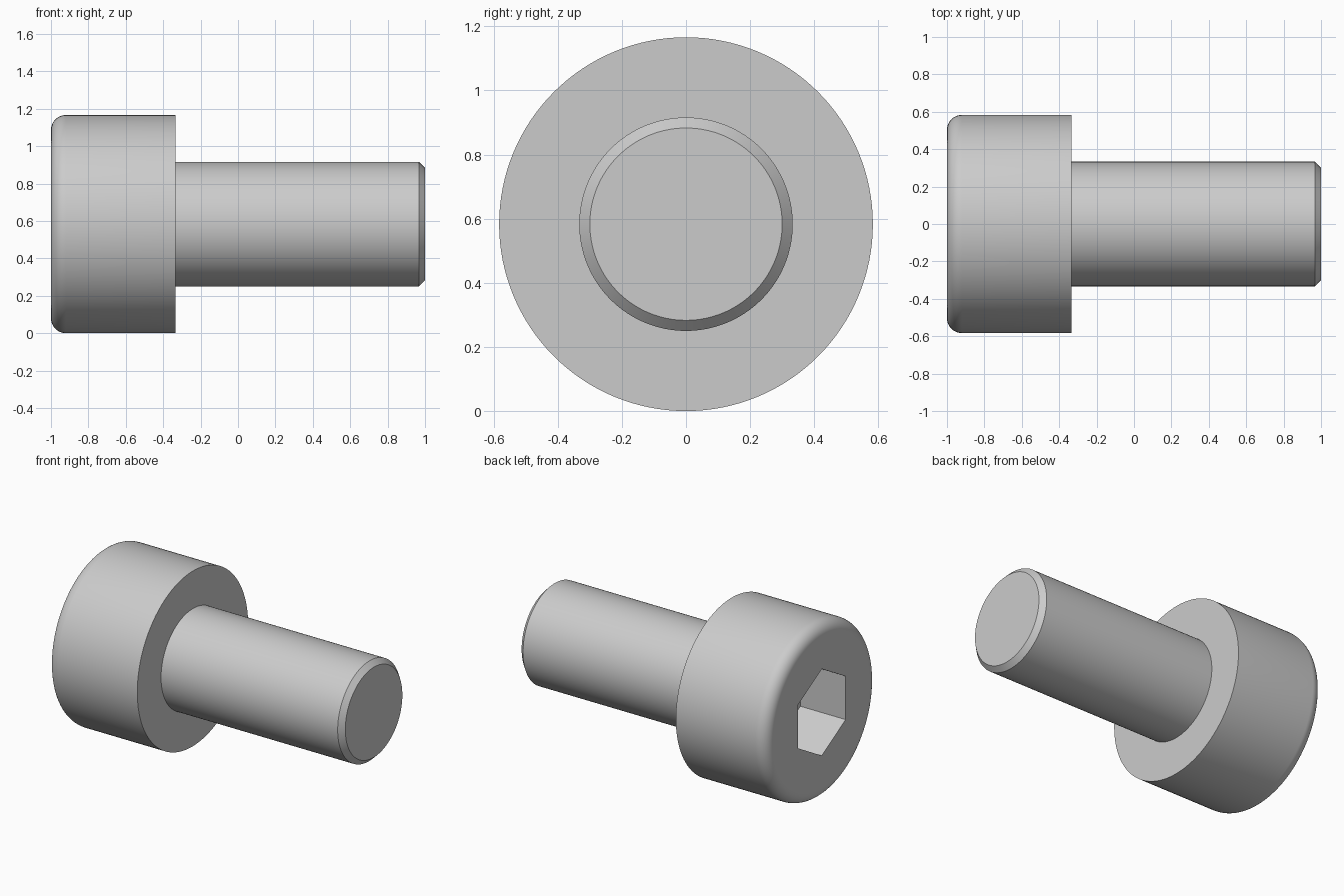
import bpy, bmesh, math
from mathutils import Matrix, Vector

if "Cube" in bpy.data.objects:
    bpy.data.objects.remove(bpy.data.objects["Cube"])

HEAD_R, SHANK_R = 0.583, 0.333
HEAD_X = -1 / 3          # underside of the head
FILLET, CHAMFER = 0.08, 0.033
SOCKET_R = 0.25 / math.cos(math.pi / 6)
SOCKET_DEPTH = 0.333
SEGMENTS = 128


def add_object(name, bm):
    bmesh.ops.recalc_face_normals(bm, faces=bm.faces)
    mesh = bpy.data.meshes.new(name)
    bm.to_mesh(mesh)
    bm.free()
    obj = bpy.data.objects.new(name, mesh)
    obj.location.z = HEAD_R
    bpy.context.collection.objects.link(obj)
    return obj


# Screw body: (x, radius) profile with rounded head rim and chamfered tip
profile = []
for i in range(11):
    a = math.pi / 2 * i / 10
    profile.append((-1 + FILLET * (1 - math.sin(a)),
                    HEAD_R - FILLET * (1 - math.cos(a))))
profile.reverse()
profile.sort()
profile += [(HEAD_X, HEAD_R), (HEAD_X, SHANK_R),
            (1 - CHAMFER, SHANK_R), (1, SHANK_R - CHAMFER)]

bm = bmesh.new()
verts = [bm.verts.new((x, 0, r)) for x, r in profile]
edges = [bm.edges.new(pair) for pair in zip(verts, verts[1:])]
bmesh.ops.spin(bm, geom=verts + edges, cent=(0, 0, 0), axis=(1, 0, 0),
               angle=2 * math.pi, steps=SEGMENTS)
bmesh.ops.remove_doubles(bm, verts=bm.verts, dist=1e-5)
bmesh.ops.holes_fill(bm, edges=[e for e in bm.edges if e.is_boundary], sides=0)
screw = add_object("cap_screw", bm)

# Hexagonal socket cutter, with corners pointing up and down
bm = bmesh.new()
cut_start, cut_end = -1.2, -1 + SOCKET_DEPTH
corners = [bm.verts.new((cut_start, SOCKET_R * math.sin(math.pi / 3 * i),
                         SOCKET_R * math.cos(math.pi / 3 * i))) for i in range(6)]
base = bm.faces.new(corners)
top = bmesh.ops.extrude_face_region(bm, geom=[base], use_keep_orig=True)["geom"]
bmesh.ops.translate(bm, vec=(cut_end - cut_start, 0, 0),
                    verts=[g for g in top if isinstance(g, bmesh.types.BMVert)])
cutter = add_object("socket_cutter", bm)
cutter.hide_render = True

# Cut the socket, then remove the cutter
bpy.context.view_layer.objects.active = screw
screw.select_set(True)
cutter.select_set(False)
mod = screw.modifiers.new("socket", 'BOOLEAN')
mod.operation = 'DIFFERENCE'
mod.solver = 'EXACT'
mod.object = cutter
bpy.ops.object.modifier_apply(modifier=mod.name)
bpy.data.objects.remove(cutter, do_unlink=True)

bpy.ops.object.shade_smooth_by_angle(angle=math.radians(30))
